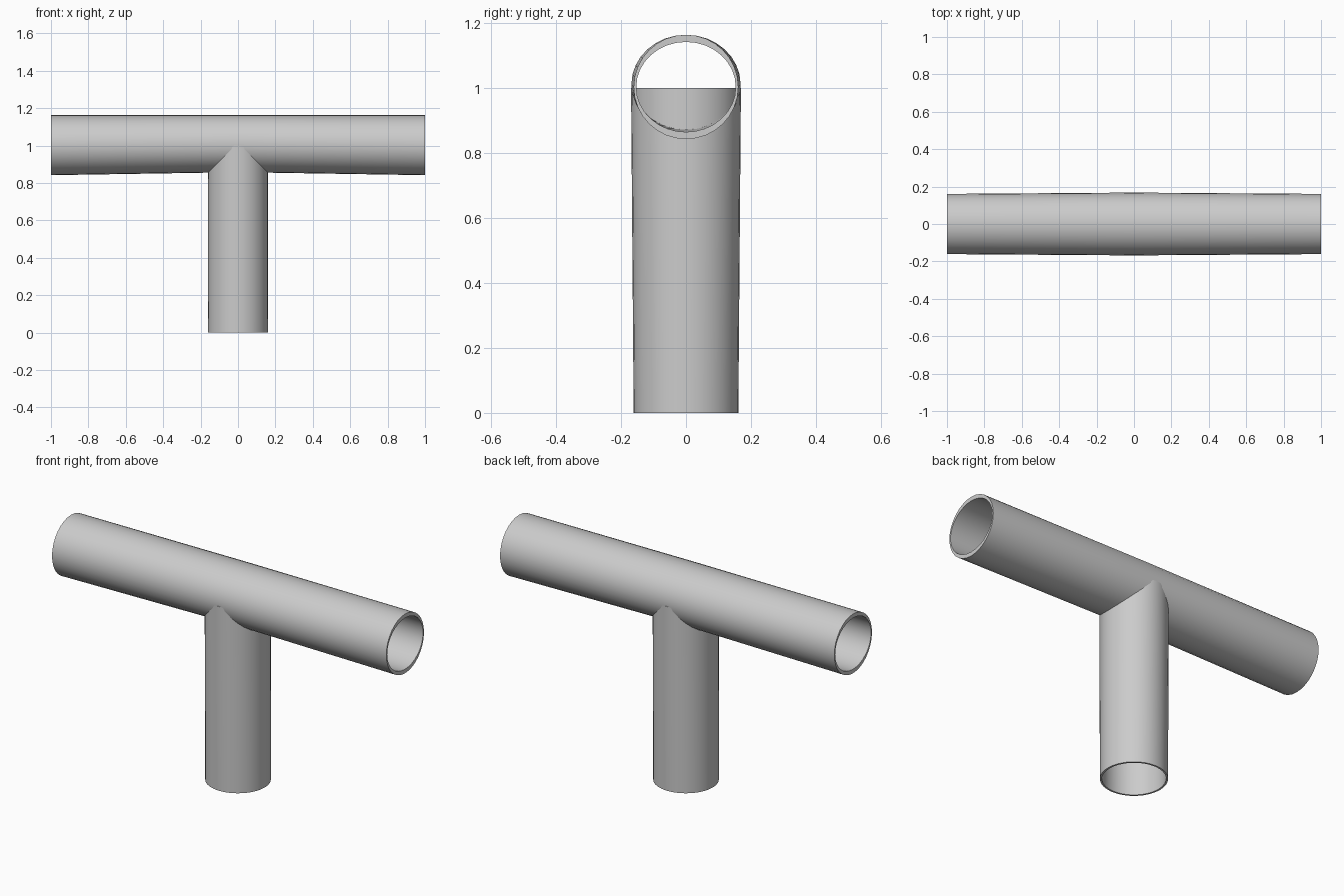
import bpy, bmesh, math

if "Cube" in bpy.data.objects:
    bpy.data.objects.remove(bpy.data.objects["Cube"])

SEGMENTS = 32


def ellipse(ry, top, bottom):
    """Closed (u, v) outline from half width and v extents."""
    mid, half = (top + bottom) / 2, (top - bottom) / 2
    angles = [2 * math.pi * i / SEGMENTS for i in range(SEGMENTS)]
    return [(ry * math.cos(a), mid + half * math.sin(a)) for a in angles]


def pipe(name, rings, place):
    """Loft a closed loop of (station, outline) rings: outer wall, rim, inner wall, rim."""
    bm = bmesh.new()
    loops = [[bm.verts.new(place(s, u, v)) for u, v in outline] for s, outline in rings]
    for a, b in zip(loops, loops[1:] + loops[:1]):
        for i in range(SEGMENTS):
            j = (i + 1) % SEGMENTS
            bm.faces.new((a[i], a[j], b[j], b[i]))
    bmesh.ops.recalc_face_normals(bm, faces=bm.faces)
    mesh = bpy.data.meshes.new(name)
    bm.to_mesh(mesh)
    bm.free()
    obj = bpy.data.objects.new(name, mesh)
    bpy.context.collection.objects.link(obj)
    bpy.ops.object.select_all(action='DESELECT')
    obj.select_set(True)
    bpy.context.view_layer.objects.active = obj
    bpy.ops.object.shade_smooth_by_angle(angle=math.radians(35))
    return obj


# Horizontal pipe along x, slightly flattened and widened at the middle
end_out = ellipse(0.161, 1.163, 0.842)
mid_out = ellipse(0.168, 1.163, 0.858)
end_in = ellipse(0.153, 1.141, 0.864)
mid_in = ellipse(0.160, 1.141, 0.872)
pipe("cross_pipe",
     [(-1, end_out), (0, mid_out), (1, end_out), (1, end_in), (0, mid_in), (-1, end_in)],
     lambda s, u, v: (s, u, v))

# Vertical pipe, open at both ends, reaching the cross pipe's axis
pipe("stem_pipe",
     [(0, ellipse(0.161, 0.161, -0.161)), (1, ellipse(0.161, 0.169, -0.169)),
      (1, ellipse(0.151, 0.160, -0.160)), (0, ellipse(0.151, 0.152, -0.152))],
     lambda s, u, v: (u, v, s))
